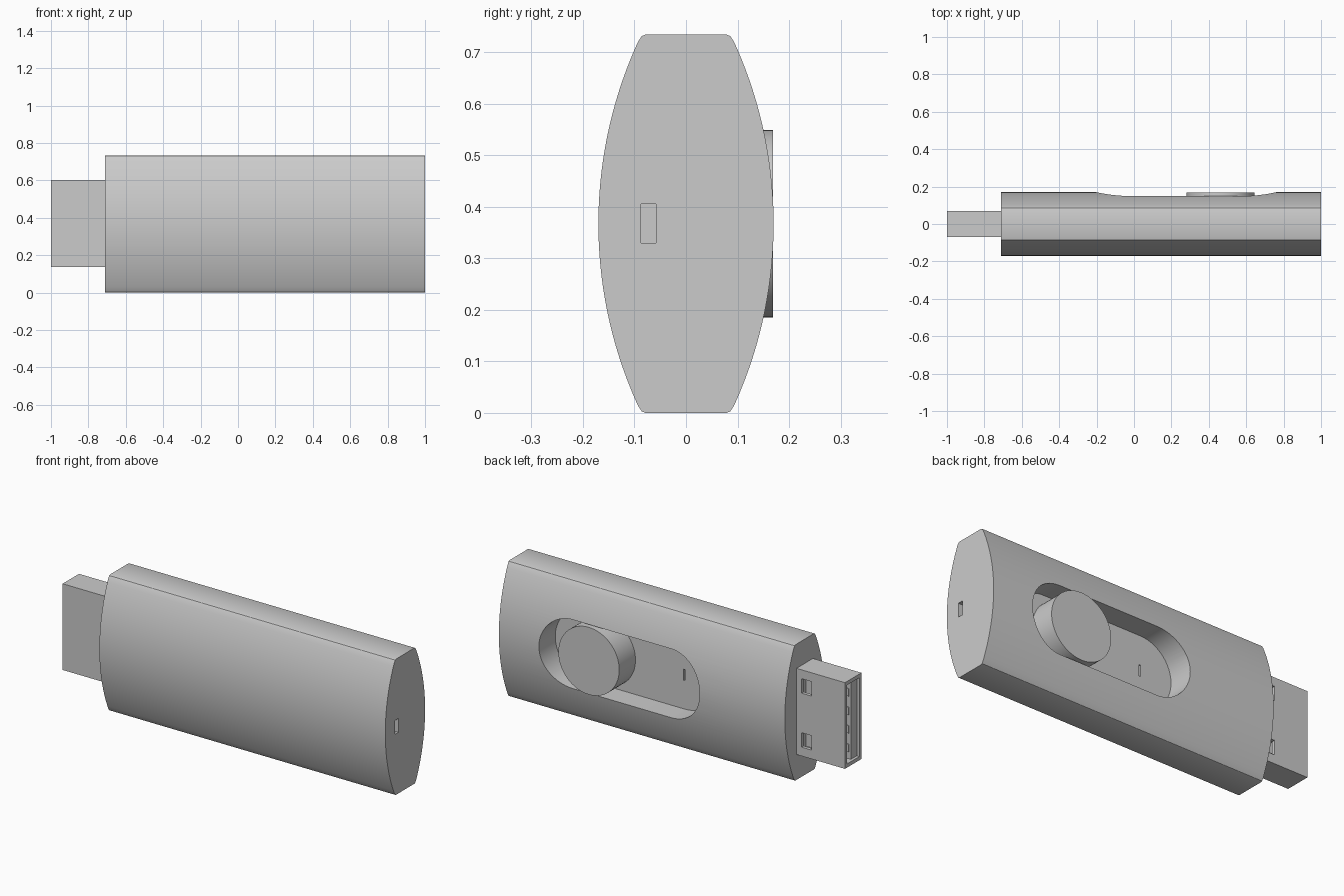
import bpy, bmesh, math
from mathutils import Vector

cube = bpy.data.objects.get("Cube")
if cube:
    bpy.data.objects.remove(cube, do_unlink=True)

grey = bpy.data.materials.new("plain grey")
grey.use_nodes = True
colour = (0.6, 0.6, 0.6, 1)
grey.diffuse_color = colour
grey.node_tree.nodes["Principled BSDF"].inputs["Base Color"].default_value = colour

MID = 0.367  # height of the centre line


def prism(name, points, direction):
    """Extrude a closed outline of 3D points along a direction."""
    bm = bmesh.new()
    face = bm.faces.new([bm.verts.new(p) for p in points])
    new = bmesh.ops.extrude_face_region(bm, geom=[face])["geom"]
    verts = [v for v in new if isinstance(v, bmesh.types.BMVert)]
    bmesh.ops.translate(bm, verts=verts, vec=Vector(direction))
    bmesh.ops.recalc_face_normals(bm, faces=bm.faces)
    mesh = bpy.data.meshes.new(name)
    bm.to_mesh(mesh)
    bm.free()
    mesh.materials.append(grey)
    obj = bpy.data.objects.new(name, mesh)
    bpy.context.collection.objects.link(obj)
    return obj


def box(name, x, y, z):
    outline = [(x[0], y[0], z[0]), (x[1], y[0], z[0]),
               (x[1], y[0], z[1]), (x[0], y[0], z[1])]
    return prism(name, outline, (0, y[1] - y[0], 0))


def capsule(name, x0, x1, radius, y0, y1, steps=32):
    """Upright disc (x0 == x1) or long round-ended block, extruded along y."""
    pts = []
    for cx, start in ((x1, -math.pi / 2), (x0, math.pi / 2)):
        for i in range(steps + 1):
            if x0 == x1 and i == steps:
                continue
            a = start + math.pi * i / steps
            pts.append((cx + radius * math.cos(a), y0, MID + radius * math.sin(a)))
    return prism(name, pts, (0, y1 - y0, 0))


def activate(obj):
    bpy.ops.object.select_all(action='DESELECT')
    obj.select_set(True)
    bpy.context.view_layer.objects.active = obj


def cut(obj, cutters):
    for cutter in cutters:
        activate(obj)
        mod = obj.modifiers.new("cut", 'BOOLEAN')
        mod.operation = 'DIFFERENCE'
        mod.solver = 'EXACT'
        mod.object = cutter
        bpy.ops.object.modifier_apply(modifier=mod.name)
        bpy.data.objects.remove(cutter, do_unlink=True)


def smooth(obj):
    activate(obj)
    bpy.ops.object.shade_smooth_by_angle(angle=math.radians(30))


# Body: two bulging sides joined by narrow flat edges with eased corners
R, HALF = 0.85, 0.352
side = []
for i in range(41):
    dz = HALF * (i / 20 - 1)
    side.append((0.17 - R + math.sqrt(R * R - dz * dz), dz))
side = ([(0.079, -MID), (0.086, -0.364)] + side + [(0.086, 0.364), (0.079, MID)])
outline = side + [(-y, -dz) for y, dz in side]
body = prism("body", [(-0.71, y, MID + dz) for y, dz in outline], (1.71, 0, 0))

# Slider pocket, its indicator slit, and the small slot in the end
cut(body, [
    capsule("pocket_cutter", -0.015, 0.575, 0.186, 0.03, 0.3),
    box("slit_cutter", (-0.014, -0.006), (0.015, 0.06), (0.335, 0.395)),
    box("end_slot_cutter", (0.97, 1.05), (-0.087, -0.058), (0.33, 0.405)),
])
smooth(body)

# Round slider knob
knob = capsule("slider_knob", 0.463, 0.463, 0.182, 0.028, 0.169)
smooth(knob)

# Plug shell: hollow, with two latch windows on the back
shell = box("plug_shell", (-1, -0.7), (-0.07, 0.07), (0.137, 0.603))
cut(shell, [box("hollow_cutter", (-1.1, -0.715), (-0.052, 0.052), (0.157, 0.583))])
cut(shell, [box("window_cutter", (-0.8, -0.74), (0.03, 0.1), z)
            for z in ((0.185, 0.263), (0.477, 0.555))])

# Tongue and its contacts inside the plug
box("plug_tongue", (-0.985, -0.712), (-0.053, -0.002), (0.156, 0.584))
for i in range(4):
    z = MID + (i - 1.5) * 0.1
    box("contact_%d" % (i + 1), (-0.975, -0.8), (-0.003, 0.004), (z - 0.02, z + 0.02))
